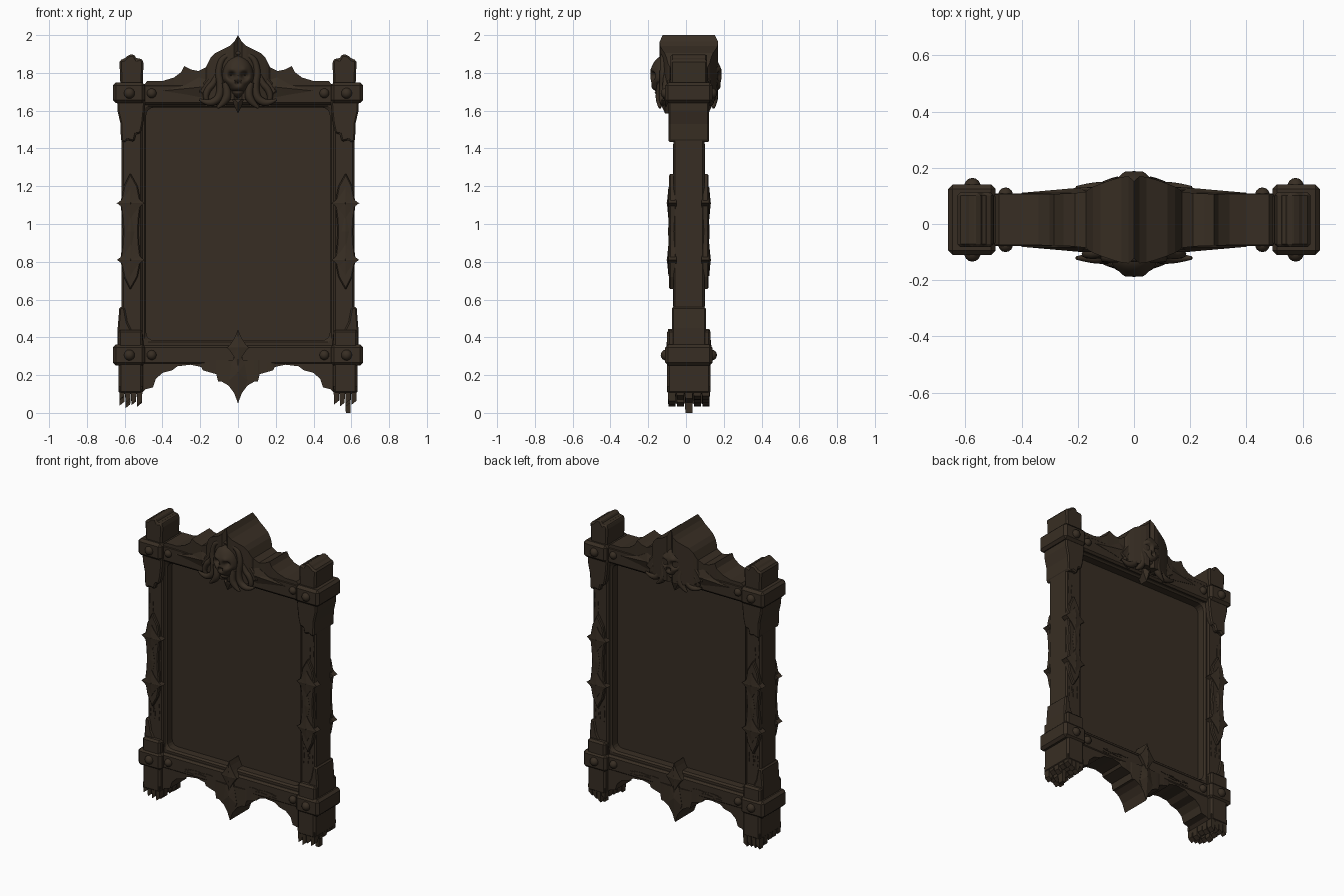
import bpy, bmesh, math, random
from mathutils import Vector

if "Cube" in bpy.data.objects:
    bpy.data.objects.remove(bpy.data.objects["Cube"])

random.seed(4)
Y0 = 0.015                      # mid-plane of the frame body
wood = bpy.data.materials.new("dark_brown_wood")
wood.diffuse_color = (0.039, 0.027, 0.017, 1)
wood.use_nodes = True
wood.node_tree.nodes["Principled BSDF"].inputs["Base Color"].default_value = wood.diffuse_color


def finish(name, bm, mirror="", bevel=0.0, smooth=False, yc=Y0):
    bmesh.ops.recalc_face_normals(bm, faces=bm.faces)
    me = bpy.data.meshes.new(name)
    bm.to_mesh(me)
    bm.free()
    me.materials.append(wood)
    ob = bpy.data.objects.new(name, me)
    bpy.context.collection.objects.link(ob)
    ob.location.y = yc
    if smooth:
        me.polygons.foreach_set("use_smooth", [True] * len(me.polygons))
        me.set_sharp_from_angle(angle=math.radians(50))
    if bevel:
        b = ob.modifiers.new("bevel", "BEVEL")
        b.width, b.segments, b.limit_method = bevel, 1, "ANGLE"
    if mirror:
        m = ob.modifiers.new("mirror", "MIRROR")
        m.use_axis = ("X" in mirror, "Y" in mirror, False)
    return ob


def prism(name, pts, half, inner=None, peak=0.0, mirror="X", bevel=0.0, yc=Y0):
    """Outline in x,z extruded from y=-half to y=-inner (or through to +half)."""
    back = half if inner is None else -inner
    bm = bmesh.new()
    f = [bm.verts.new((x, -half, z)) for x, z in pts]
    b = [bm.verts.new((x, back, z)) for x, z in pts]
    n = len(pts)
    for i in range(n):
        j = (i + 1) % n
        bm.faces.new((f[i], f[j], b[j], b[i]))
    bm.faces.new(b)
    if peak:
        c = bm.verts.new((sum(p[0] for p in pts) / n, -half - peak, sum(p[1] for p in pts) / n))
        for i in range(n):
            bm.faces.new((f[i], f[(i + 1) % n], c))
    else:
        bm.faces.new(f)
    return finish(name, bm, mirror, bevel, yc=yc)


def box(name, x0, x1, z0, z1, half, mirror="X", bevel=0.008):
    return prism(name, [(x0, z0), (x1, z0), (x1, z1), (x0, z1)], half, mirror=mirror, bevel=bevel)


def strip(name, cols):
    """Right half of a solid given as columns (x, z bottom, z top, half depth)."""
    bm = bmesh.new()
    rows = [[bm.verts.new(c) for c in ((x, -h, a), (x, -h, b), (x, h, b), (x, h, a))]
            for x, a, b, h in cols]
    for r, s in zip(rows, rows[1:]):
        for i in range(4):
            j = (i + 1) % 4
            bm.faces.new((r[i], r[j], s[j], s[i]))
    bm.faces.new(rows[-1])
    return finish(name, bm, "X")


def star(cx, cz, w, h, n=24):
    return [(cx + w * math.copysign(abs(math.cos(t)) ** 2.5, math.cos(t)),
             cz + h * math.copysign(abs(math.sin(t)) ** 2.5, math.sin(t)))
            for t in (2 * math.pi * i / n for i in range(n))]


def tube(name, pts, radii, y):
    cu = bpy.data.curves.new(name, "CURVE")
    cu.dimensions, cu.bevel_depth, cu.bevel_resolution = "3D", 1.0, 2
    cu.use_fill_caps = True
    sp = cu.splines.new("NURBS")
    sp.points.add(len(pts) - 1)
    for p, (x, z), r in zip(sp.points, pts, radii):
        p.co, p.radius = (x, y, z, 1), r
    sp.use_endpoint_u, sp.order_u, sp.resolution_u = True, 3, 6
    tmp = bpy.data.objects.new(name + "_path", cu)
    bpy.context.collection.objects.link(tmp)
    bpy.context.view_layer.update()
    bm = bmesh.new()
    bm.from_mesh(tmp.evaluated_get(bpy.context.evaluated_depsgraph_get()).to_mesh())
    bpy.data.objects.remove(tmp)
    finish(name, bm, "XY", smooth=True, yc=0.004)


# Thin central panel, set deep on both sides
box("panel", -0.51, 0.51, 0.34, 1.66, 0.01, mirror="", bevel=0)


# Rounded lip around the panel
def round_rect(w, z0, z1, r):
    out = []
    for k, (cx, cz) in enumerate(((w - r, z1 - r), (r - w, z1 - r), (r - w, z0 + r), (w - r, z0 + r))):
        for i in range(5):
            a = math.pi / 2 * (k + i / 4)
            out.append((cx + r * math.cos(a), cz + r * math.sin(a)))
    return out


bm = bmesh.new()
loops = [[bm.verts.new((x, y, z)) for x, z in round_rect(w, a, b, r)] for w, a, b, r, y in
         ((0.53, 0.34, 1.66, 0.01, -0.072), (0.496, 0.374, 1.626, 0.03, -0.072),
          (0.486, 0.384, 1.616, 0.04, -0.06), (0.486, 0.384, 1.616, 0.04, -0.008))]
for a, b in zip(loops, loops[1:]):
    for i in range(20):
        j = (i + 1) % 20
        bm.faces.new((a[i], a[j], b[j], b[i]))
finish("panel_lip", bm, "Y")

# Posts and beams
box("post", 0.505, 0.617, 0.2, 1.75, 0.082, bevel=0.01)
box("top_beam", -0.51, 0.51, 1.63, 1.742, 0.094, mirror="", bevel=0.012)
box("bottom_beam", -0.51, 0.51, 0.255, 0.358, 0.09, mirror="", bevel=0.012)
prism("post_cap", [(0.505, 1.72), (0.5, 1.86), (0.515, 1.88), (0.535, 1.872), (0.552, 1.9), (0.58, 1.895),
                   (0.605, 1.872), (0.628, 1.868), (0.622, 1.72)], 0.097, bevel=0.01)

# Corner clamps with sleeves above and below
for nm, z0, z1 in (("top_clamp", 1.64, 1.75), ("bottom_clamp", 0.25, 0.362)):
    box(nm, 0.492, 0.662, z0, z1, 0.125, bevel=0.016)
prism("upper_sleeve", [(0.492, 1.66), (0.495, 1.6), (0.503, 1.53), (0.515, 1.48), (0.54, 1.475), (0.55, 1.435),
                       (0.585, 1.445), (0.6, 1.43), (0.62, 1.44), (0.622, 1.53), (0.638, 1.6), (0.64, 1.66)],
      0.108, bevel=0.008)
prism("lower_sleeve", [(0.5, 0.34), (0.503, 0.42), (0.52, 0.44), (0.56, 0.43), (0.585, 0.48), (0.6, 0.56),
                       (0.628, 0.56), (0.637, 0.45), (0.637, 0.34)], 0.09, bevel=0.008)
box("lower_collar", 0.505, 0.634, 0.34, 0.44, 0.115, bevel=0.012)

# Feet ending in broken splinters
box("foot", 0.503, 0.632, 0.1, 0.27, 0.115, bevel=0.012)
for side in (-1, 1):
    bm = bmesh.new()
    for i in range(4):
        for j in range(5):
            x, y = side * (0.521 + 0.031 * i), -0.09 + 0.045 * j
            low = random.uniform(0.03, 0.075)
            if j == 2 and i == 2:
                low = 0.0 if side > 0 else 0.025
            r = bmesh.ops.create_cube(bm, size=1)["verts"]
            for v in r:
                s = 0.8 if v.co.z < 0 else 1.0
                v.co = (x + v.co.x * 0.031 * s, y + v.co.y * 0.046 * s,
                        0.14 if v.co.z > 0 else low + (0.02 * (v.co.x + 0.5) if low else 0))
    finish("foot_splinters", bm)

# Rivets on clamps and beam ends
bm = bmesh.new()
for x, y, r in ((0.575, 0.12, 0.029), (0.457, 0.089, 0.026)):
    for z in (1.692, 0.306):
        vs = bmesh.ops.create_uvsphere(bm, u_segments=14, v_segments=8, radius=r)["verts"]
        bmesh.ops.translate(bm, verts=vs, vec=(x, -y, z))
finish("rivets", bm, "XY", smooth=True)

# Post ornaments: waisted plate with two pointed stars, front and back
right = [(0.57, 0.65), (0.605, 0.72), (0.623, 0.81), (0.613, 0.89), (0.609, 0.96),
         (0.613, 1.03), (0.623, 1.11), (0.605, 1.2), (0.57, 1.27)]
left = [(1.136 - x, z) for x, z in reversed(right[1:-1])]
prism("post_plate", right + left, 0.104, 0.068, mirror="XY", bevel=0.006)
prism("post_plate_inlay", [(0.568, 0.86), (0.588, 0.96), (0.568, 1.06), (0.548, 0.96)],
      0.105, 0.09, peak=0.005, mirror="XY")
for z in (0.81, 1.11):
    prism("post_star", star(0.568, z, 0.075, 0.085), 0.108, 0.066, peak=0.008, mirror="XY")
    prism("star_stud", [(0.588, z), (0.568, z + 0.024), (0.548, z), (0.568, z - 0.024)],
          0.108, 0.1, peak=0.01, mirror="XY")

# Crest with scalloped outline, deepest in the middle
strip("crest", [(x, 1.66, z, h) for x, z, h in (
    (0, 2.0, 0.138), (0.02, 1.965, 0.155), (0.045, 1.942, 0.152), (0.08, 1.925, 0.142), (0.12, 1.905, 0.128),
    (0.145, 1.88, 0.118), (0.16, 1.85, 0.11), (0.17, 1.83, 0.1), (0.21, 1.81, 0.095), (0.25, 1.818, 0.093),
    (0.285, 1.836, 0.092), (0.3, 1.805, 0.092), (0.34, 1.775, 0.09), (0.4, 1.757, 0.09),
    (0.48, 1.757, 0.09), (0.5, 1.735, 0.09))])

# Scalloped apron with a point in the centre
strip("apron", [(x, z, 0.28, h) for x, z, h in (
    (0, 0.05, 0.1), (0.02, 0.105, 0.1), (0.05, 0.145, 0.098), (0.085, 0.165, 0.095), (0.105, 0.165, 0.093),
    (0.115, 0.205, 0.09), (0.15, 0.215, 0.09), (0.185, 0.225, 0.088), (0.195, 0.243, 0.085), (0.25, 0.255, 0.085),
    (0.32, 0.247, 0.085), (0.35, 0.225, 0.085), (0.4, 0.212, 0.085), (0.435, 0.18, 0.085),
    (0.45, 0.135, 0.085), (0.49, 0.125, 0.085), (0.51, 0.105, 0.085))])
prism("apron_star", star(0, 0.345, 0.06, 0.1), 0.11, 0.0, peak=0.01, mirror="Y")
prism("apron_blade", [(0, 0.36), (-0.035, 0.26), (-0.05, 0.17), (0, 0.06), (0.05, 0.17), (0.035, 0.26)],
      0.1, 0.08, peak=0.014, mirror="Y")

# Pointed leaves on the top beam
prism("beam_leaf", [(0.04, 1.66), (0.17, 1.665), (0.27, 1.685), (0.4, 1.705), (0.28, 1.735),
                    (0.21, 1.775), (0.15, 1.775), (0.04, 1.8)], 0.096, 0.07, peak=0.018, mirror="XY")
prism("inner_leaf", [(0.04, 1.65), (0.15, 1.66), (0.21, 1.7), (0.18, 1.75), (0.14, 1.8), (0.04, 1.82)],
      0.114, 0.07, mirror="XY", bevel=0.008)

# Skull: a sphere with pressed-in sockets, nose, cheeks and mouth
bm = bmesh.new()
bmesh.ops.create_uvsphere(bm, u_segments=56, v_segments=44, radius=1)
dents = [(0.034, 1.785, 0.018, 0.045), (-0.034, 1.785, 0.018, 0.045), (0, 1.748, 0.011, 0.03),
         (0.06, 1.72, 0.016, 0.022), (-0.06, 1.72, 0.016, 0.022),
         (0.033, 1.818, 0.015, -0.008), (-0.033, 1.818, 0.015, -0.008)]
for v in bm.verts:
    x, y, z = v.co
    jaw = 1 - 0.42 * min(1, max(0, -z * 1.5 - 0.15))
    p = Vector((x * 0.084 * jaw, -0.115 + y * 0.076, 1.778 + z * 0.113))
    if y < 0:
        for dx, dz, s, d in dents:
            p.y += d * math.exp(-((p.x - dx) ** 2 + (p.z - dz) ** 2) / s ** 2)
        p.y += 0.012 * math.exp(-((p.z - 1.705) / 0.006) ** 2)
    v.co = p
finish("skull", bm, "Y", smooth=True, yc=0.0)

# Curling strands around the skull and the drop beneath it
tube("hood_strand", [(0.0, 1.905), (0.075, 1.9), (0.107, 1.81), (0.09, 1.73), (0.1, 1.66), (0.16, 1.635),
                     (0.205, 1.66)], [0.012, 0.016, 0.018, 0.02, 0.022, 0.018, 0.006], -0.125)
tube("side_strand", [(0.1, 1.83), (0.12, 1.75), (0.165, 1.71), (0.175, 1.65), (0.13, 1.625)],
     [0.01, 0.018, 0.018, 0.014, 0.005], -0.11)
tube("jaw_strand", [(0.07, 1.75), (0.05, 1.69), (0.075, 1.64), (0.11, 1.615)],
     [0.015, 0.024, 0.02, 0.006], -0.142)
prism("skull_drop", [(0, 1.585), (0.022, 1.63), (0.035, 1.68), (-0.035, 1.68), (-0.022, 1.63)],
      0.115, 0.06, peak=0.025, mirror="Y", yc=0.004)

# Raised wood grain on the bottom beam and posts
for i in range(6):
    x, z = random.uniform(0.08, 0.32), random.uniform(0.275, 0.34)
    w = random.uniform(0.06, 0.14)
    prism("beam_grain", [(x, z), (x + w / 2, z - 0.005), (x + w, z), (x + w / 2, z + 0.004)],
          0.093, 0.08, mirror="XY")
for i in range(6):
    x, z = random.uniform(0.525, 0.605), random.choice((0.55, 1.25)) + random.uniform(0, 0.05)
    h = random.uniform(0.06, 0.14)
    prism("post_grain", [(x, z), (x + 0.004, z + h / 2), (x, z + h), (x - 0.004, z + h / 2)],
          0.085, 0.07, mirror="XY")
